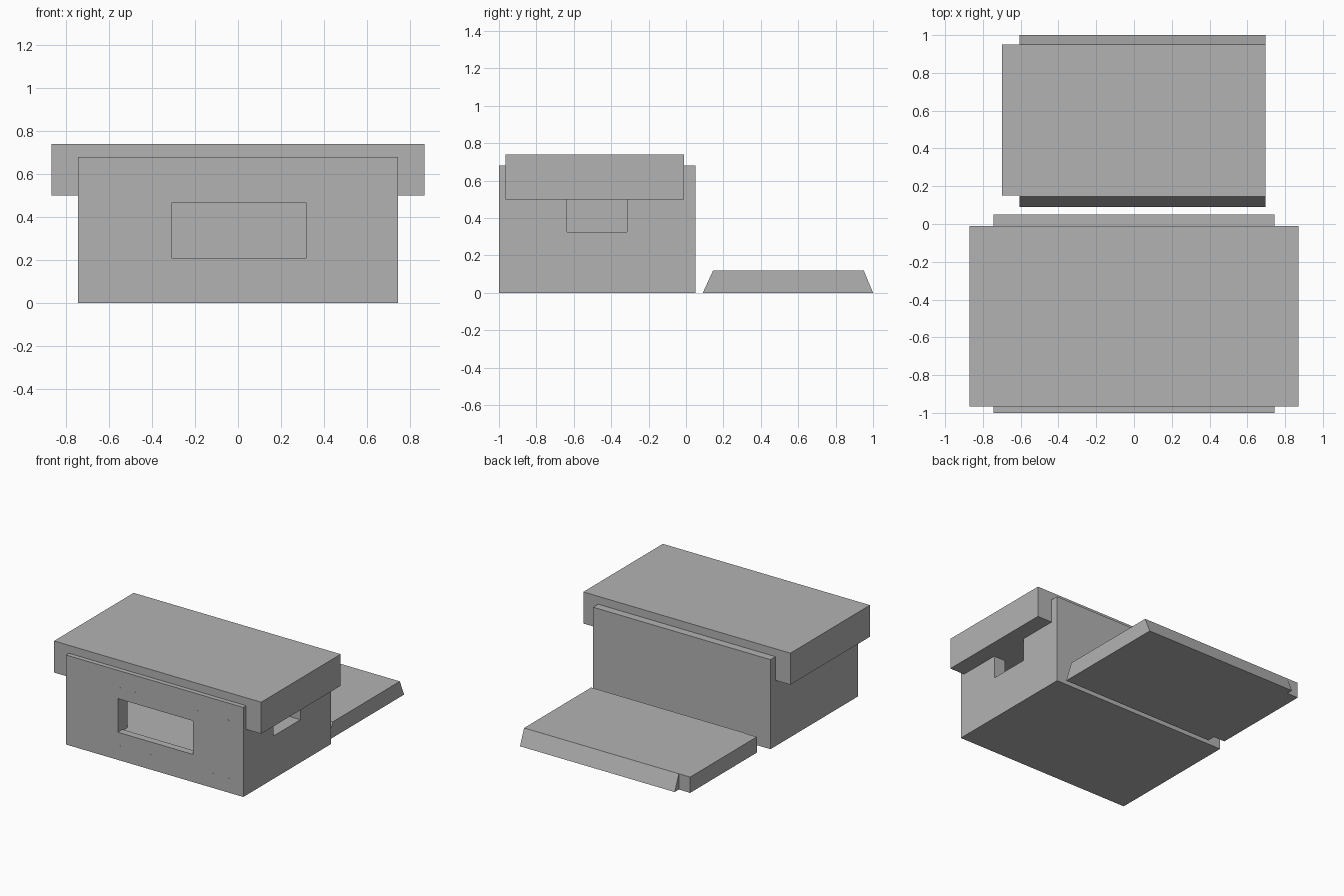
import bpy, bmesh

if "Cube" in bpy.data.objects:
    bpy.data.objects.remove(bpy.data.objects["Cube"])

grey = bpy.data.materials.new("plain grey")
grey.diffuse_color = (0.45, 0.45, 0.45, 1)
grey.use_nodes = True
grey.node_tree.nodes["Principled BSDF"].inputs["Base Color"].default_value = grey.diffuse_color


def finish(name, bm):
    bmesh.ops.recalc_face_normals(bm, faces=bm.faces)
    me = bpy.data.meshes.new(name)
    bm.to_mesh(me)
    bm.free()
    me.materials.append(grey)
    ob = bpy.data.objects.new(name, me)
    bpy.context.collection.objects.link(ob)
    return ob


def box(name, x, y, z):
    bm = bmesh.new()
    bmesh.ops.create_cube(bm, size=1)
    for v in bm.verts:
        v.co = [r[0] if c < 0 else r[1] for c, r in zip(v.co, (x, y, z))]
    return finish(name, bm)


def cut(target, name, x, y, z):
    cutter = box(name, x, y, z)
    cutter.hide_render = True
    cutter.hide_viewport = True
    cutter.display_type = 'WIRE'
    mod = target.modifiers.new(name, 'BOOLEAN')
    mod.operation = 'DIFFERENCE'
    mod.solver = 'EXACT'
    mod.object = cutter


def wedge(name, x, profile):
    # triangular strip extruded along x from a (y, z) profile
    bm = bmesh.new()
    face = bm.faces.new([bm.verts.new((x[0], y, z)) for y, z in profile])
    new = bmesh.ops.extrude_face_region(bm, geom=[face])["geom"]
    verts = [g for g in new if isinstance(g, bmesh.types.BMVert)]
    bmesh.ops.translate(bm, verts=verts, vec=(x[1] - x[0], 0, 0))
    return finish(name, bm)


# hollow body with a front opening and one side opening under the lid
body = box("body", (-0.745, 0.745), (-1.0, 0.05), (0, 0.68))
cut(body, "cavity_cutter", (-0.645, 0.645), (-0.945, -0.015), (0.2, 0.8))
cut(body, "front_window_cutter", (-0.31, 0.32), (-1.1, -0.9), (0.21, 0.465))
cut(body, "side_window_cutter", (0.6, 0.8), (-0.635, -0.315), (0.325, 0.55))

# short return behind the left window edge
box("window_return", (-0.36, -0.311), (-0.95, -0.88), (0.19, 0.52))

# thick lid overhanging both sides
box("lid", (-0.87, 0.87), (-0.965, -0.01), (0.5, 0.74))

# tiny fastener marks along the front panel
for row, z in (("lower", 0.11), ("upper", 0.55)):
    for i in range(10):
        x = -0.55 + i * 0.13
        box(row + "_fastener", (x - 0.003, x + 0.003), (-1.001, -0.998),
            (z - 0.003, z + 0.003))

# loose panel lying behind, with sloped edge strips front and back
box("panel", (-0.7, 0.695), (0.15, 0.95), (0, 0.12))
wedge("panel_front_edge", (-0.605, 0.695), [(0.09, 0), (0.15, 0), (0.15, 0.12), (0.145, 0.12)])
wedge("panel_back_edge", (-0.605, 0.695), [(0.95, 0), (1.0, 0), (0.95, 0.12)])
